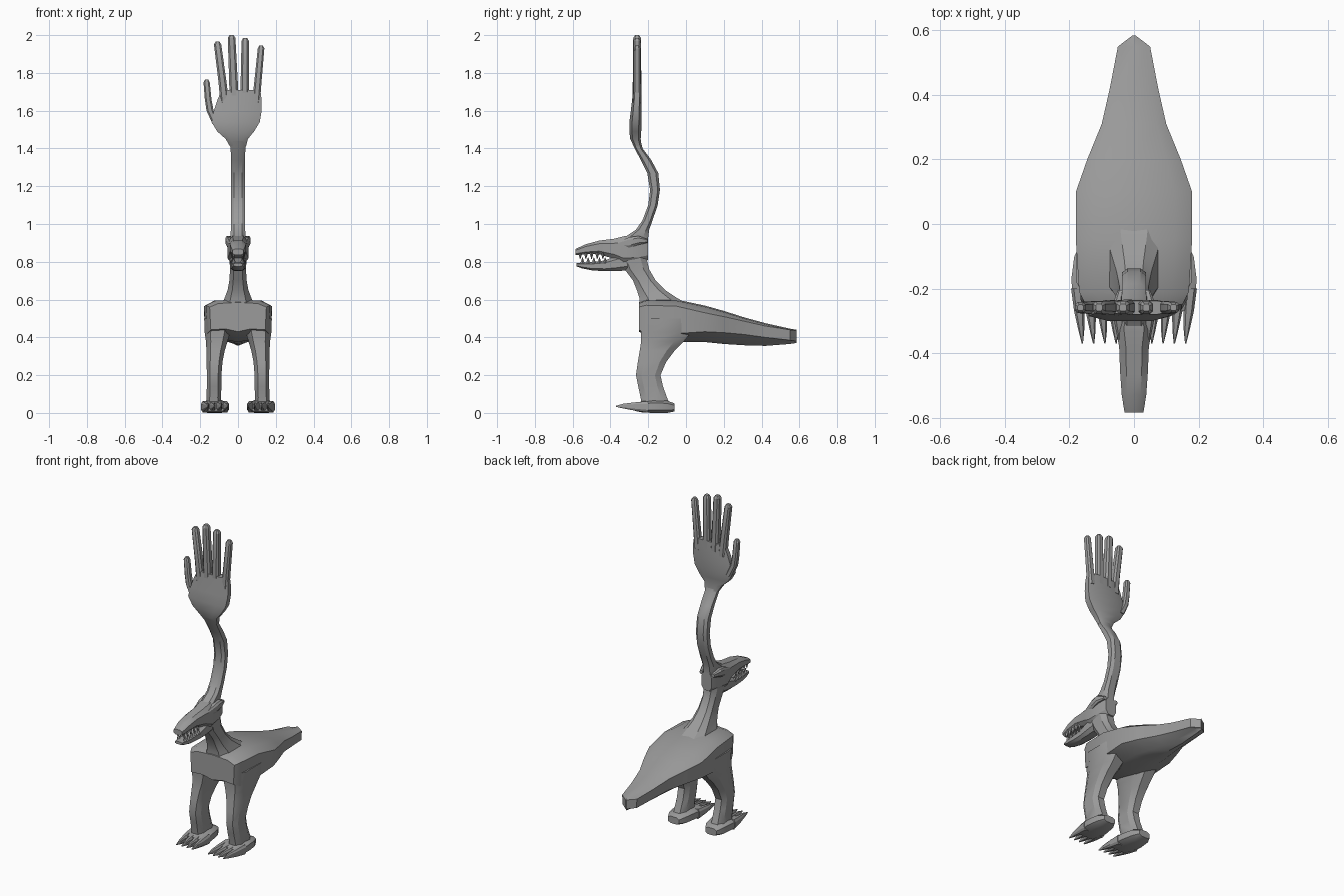
import bpy, bmesh, math
from mathutils import Vector

cube = bpy.data.objects.get("Cube")
if cube:
    bpy.data.objects.remove(cube, do_unlink=True)

grey = bpy.data.materials.new("plain grey")
grey.use_nodes = True
colour = (0.33, 0.33, 0.33, 1)
grey.diffuse_color = colour
for node in grey.node_tree.nodes:
    if node.type == "BSDF_PRINCIPLED":
        node.inputs["Base Color"].default_value = colour

CORNER = 0.55
OCTAGON = [(1, CORNER), (CORNER, 1), (-CORNER, 1), (-1, CORNER),
           (-1, -CORNER), (-CORNER, -1), (CORNER, -1), (1, -CORNER)]


def skin(name, rings):
    """Bridge equal rings of points into a closed solid."""
    bm = bmesh.new()
    loops = [[bm.verts.new(p) for p in ring] for ring in rings]
    n = len(loops[0])
    for a, b in zip(loops, loops[1:]):
        for i in range(n):
            j = (i + 1) % n
            bm.faces.new((a[i], a[j], b[j], b[i]))
    bm.faces.new(loops[0])
    bm.faces.new(loops[-1])
    bmesh.ops.recalc_face_normals(bm, faces=bm.faces)
    mesh = bpy.data.meshes.new(name)
    bm.to_mesh(mesh)
    bm.free()
    for face in mesh.polygons:
        face.use_smooth = True
    mesh.set_sharp_from_angle(angle=math.radians(30))
    mesh.materials.append(grey)
    obj = bpy.data.objects.new(name, mesh)
    bpy.context.scene.collection.objects.link(obj)
    return obj


def loft(name, axis, sections, side=1):
    """Sections are (position, x low, x high, other low, other high)."""
    rings = []
    for pos, x0, x1, v0, v1 in sections:
        ring = []
        for a, b in OCTAGON:
            x = side * ((x0 + x1) / 2 + a * (x1 - x0) / 2)
            v = (v0 + v1) / 2 + b * (v1 - v0) / 2
            ring.append((x, v, pos) if axis == "z" else (x, pos, v))
        rings.append(ring)
    return skin(name, rings)


def even(sections):
    """Expand (position, half width, low, high) to full sections."""
    return [(p, -w, w, a, b) for p, w, a, b in sections]


# Body: flat-backed shell with a keel, tapering to a tail
body = []
for y, w, top, high, low, keel in [
        (-.25, .15, .585, .56, .44, .43), (-.21, .17, .6, .57, .42, .41),
        (-.05, .18, .6, .565, .42, .375), (.1, .18, .568, .53, .43, .375),
        (.2, .145, .54, .51, .425, .365), (.31, .1, .505, .485, .415, .358),
        (.42, .075, .475, .46, .4, .355), (.55, .05, .446, .44, .385, .365),
        (.585, .004, .44, .436, .38, .37)]:
    half = [(0, top), (w * .7, top - .006), (w, high), (w * .96, low),
            (w * .45, keel + .015), (0, keel)]
    outline = half + [(-x, z) for x, z in reversed(half[1:-1])]
    body.append([(x, y, z) for x, z in outline])
skin("body", body)

# Neck
loft("neck", "z", even([
    (.57, .085, -.245, .02), (.61, .07, -.247, -.05), (.65, .055, -.26, -.11),
    (.7, .046, -.28, -.16), (.76, .042, -.325, -.195),
    (.82, .046, -.35, -.21), (.9, .045, -.34, -.2)]))

# Head and jaws
loft("upper_head", "y", even([
    (-.2, .035, .81, .92), (-.25, .05, .79, .94), (-.33, .056, .785, .935),
    (-.38, .046, .815, .922), (-.46, .043, .84, .912),
    (-.53, .038, .84, .893), (-.585, .029, .835, .868)]))
loft("lower_jaw", "y", even([
    (-.31, .042, .755, .85), (-.37, .042, .75, .83), (-.43, .038, .75, .807),
    (-.5, .035, .755, .798), (-.55, .03, .765, .796), (-.58, .024, .776, .793)]))

# Arm growing out of the head
loft("arm", "z", even([
    (.88, .04, -.42, -.2), (.93, .04, -.325, -.2), (.97, .038, -.265, -.195),
    (1.02, .037, -.23, -.177), (1.1, .037, -.2, -.15), (1.18, .037, -.19, -.138),
    (1.27, .037, -.205, -.147), (1.34, .037, -.24, -.185),
    (1.4, .039, -.272, -.23), (1.44, .046, -.29, -.24)]))

# Open hand
loft("palm", "z", [
    (1.41, -.042, .042, -.275, -.234), (1.45, -.065, .052, -.295, -.24),
    (1.49, -.11, .085, -.3, -.237), (1.54, -.14, .115, -.3, -.235),
    (1.6, -.128, .125, -.292, -.235), (1.66, -.108, .125, -.285, -.236),
    (1.71, -.085, .118, -.28, -.238)])


def finger(name, path, radius):
    """Digit following (x, z) points, with a rounded tip."""
    sections = []
    for k, (x, z) in enumerate(path):
        r = radius * (1.1 - .18 * k / (len(path) - 1))
        sections.append((z, x - r, x + r, -.259 - r, -.259 + r))
    x, z = path[-1]
    r = radius * .5
    sections.append((z + .015, x - r, x + r, -.259 - r, -.259 + r))
    loft(name, "z", sections)


finger("thumb", [(-.115, 1.53), (-.148, 1.6), (-.158, 1.66), (-.166, 1.75)], .018)
finger("index_finger", [(-.07, 1.64), (-.083, 1.76), (-.108, 1.95)], .021)
finger("middle_finger", [(-.02, 1.66), (-.026, 1.8), (-.034, 1.985)], .022)
finger("ring_finger", [(.036, 1.66), (.036, 1.8), (.038, 1.97)], .021)
finger("little_finger", [(.095, 1.64), (.106, 1.76), (.122, 1.93)], .019)


def tooth(name, x, y, base, tip):
    """Four-sided spike."""
    rings = []
    for z, r in ((base, .012), (tip, .0015)):
        rings.append([(x + r * a, y + r * b, z)
                      for a, b in ((1, 0), (0, 1), (-1, 0), (0, -1))])
    skin(name, rings)


for side, word in ((1, "left"), (-1, "right")):
    # Brow ridges
    loft(word + "_brow", "y", [
        (-.36, .03, .05, .88, .905), (-.3, .03, .062, .875, .93),
        (-.25, .03, .067, .89, .937), (-.205, .03, .05, .9, .92)], side)

    # Teeth
    for k in range(5):
        y = -.56 + k * .03
        x = side * (.022 + k * .002)
        tooth(f"{word}_upper_tooth_{k}", x, y, .85, .815)
        tooth(f"{word}_lower_tooth_{k}", x, y + .012, .79, .822)

    # Legs
    loft(word + "_leg", "z", [
        (.03, .085, .17, -.235, -.08), (.08, .09, .167, -.24, -.1),
        (.14, .088, .165, -.253, -.122), (.2, .088, .165, -.265, -.135),
        (.27, .082, .166, -.255, -.105), (.33, .07, .167, -.245, -.06),
        (.38, .055, .17, -.237, -.01), (.43, .04, .177, -.238, .03),
        (.5, .04, .179, -.24, .03)], side)

    # Feet and clawed toes
    loft(word + "_foot", "y", [
        (-.06, .09, .165, .008, .05), (-.1, .068, .185, 0, .065),
        (-.17, .055, .194, 0, .068), (-.23, .05, .19, .002, .062),
        (-.27, .055, .18, .01, .052)], side)
    for k in range(4):
        base = .068 + k * .036
        tip = .055 + k * .035
        toe = []
        for y, t, r, z, h in ((-.2, 0, .019, .032, .03), (-.27, .4, .016, .034, .022),
                              (-.33, .8, .009, .036, .013), (-.37, 1, .002, .035, .003)):
            x = base + (tip - base) * t
            toe.append((y, x - r, x + r, z - h, z + h))
        loft(f"{word}_toe_{k}", "y", toe, side)
